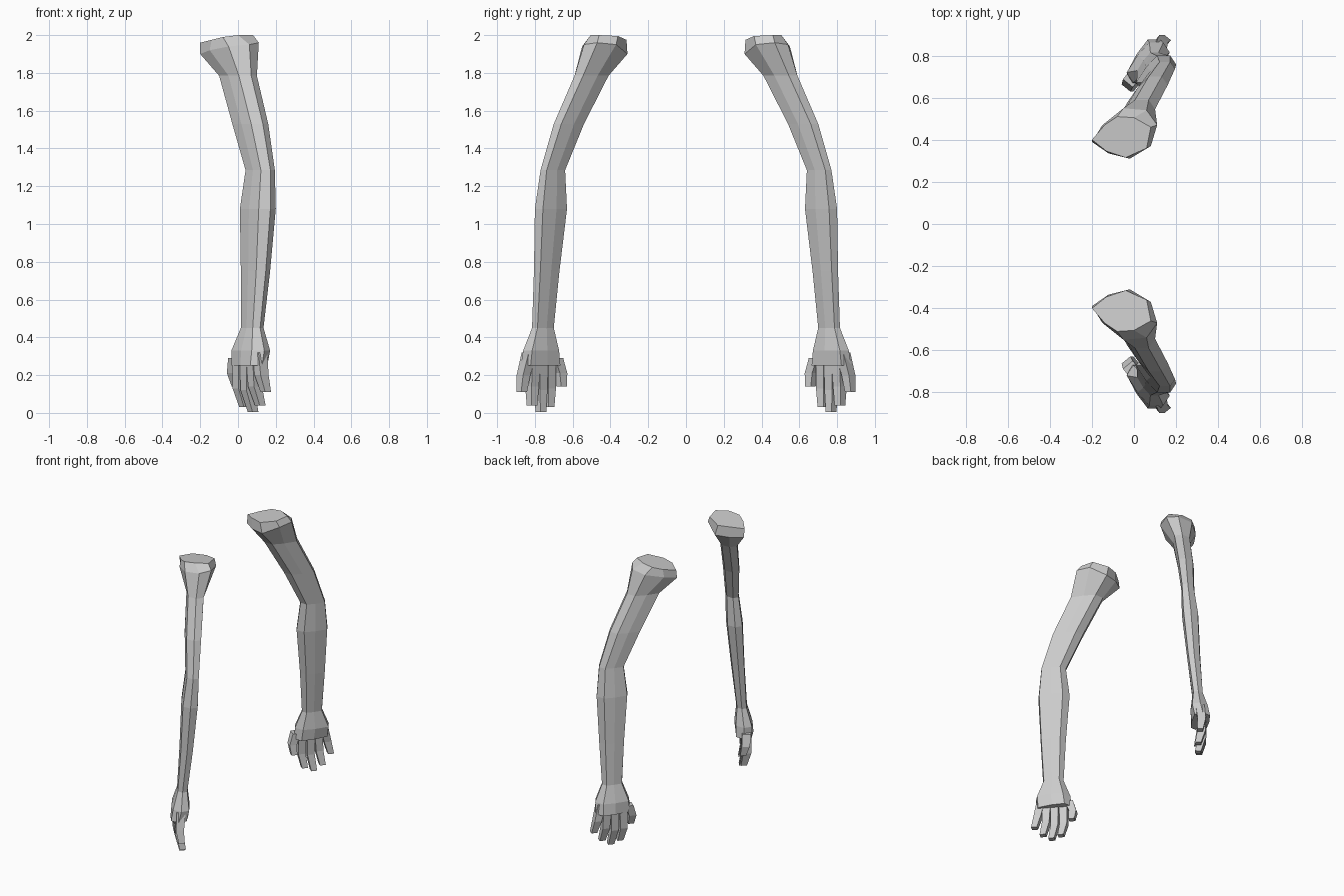
import bpy, bmesh
from mathutils import Vector

cube = bpy.data.objects.get("Cube")
if cube:
    bpy.data.objects.remove(cube, do_unlink=True)

grey = bpy.data.materials.new("plain_grey")
grey.use_nodes = True
grey.diffuse_color = (0.6, 0.6, 0.6, 1)
grey.node_tree.nodes["Principled BSDF"].inputs["Base Color"].default_value = (0.6, 0.6, 0.6, 1)


def loft(name, rings, side):
    """Skin a closed low-poly tube over rings, mirrored across y by side."""
    bm = bmesh.new()
    loops = [[bm.verts.new((x, y * side, z)) for x, y, z in ring] for ring in rings]
    n = len(loops[0])
    for a, b in zip(loops, loops[1:]):
        for i in range(n):
            j = (i + 1) % n
            bm.faces.new((a[i], a[j], b[j], b[i]))
    bm.faces.new(loops[0])
    bm.faces.new(loops[-1])
    bmesh.ops.recalc_face_normals(bm, faces=bm.faces)
    mesh = bpy.data.meshes.new(name)
    bm.to_mesh(mesh)
    bm.free()
    mesh.materials.append(grey)
    obj = bpy.data.objects.new(name, mesh)
    bpy.context.collection.objects.link(obj)
    return obj


# Flattened, slanted eight-sided limb section
half = [(1, 0.5), (0.7, 1), (0.05, 1), (-0.5, 0.35)]
section = half + [(-x, -y) for x, y in half]


def limb_ring(x0, x1, y0, y1, z):
    cx, cy, hx, hy = (x0 + x1) / 2, (y0 + y1) / 2, (x1 - x0) / 2, (y1 - y0) / 2
    return [(cx + u * hx, cy + v * hy, z) for u, v in section]


# Shoulder end: flat cap and rim
cap = [(0.08, 0.46, 2), (0, 0.505, 2), (-0.08, 0.51, 1.99), (-0.14, 0.47, 1.975),
       (-0.2, 0.4, 1.96), (-0.13, 0.345, 1.975), (-0.04, 0.315, 1.975), (0.06, 0.36, 1.995)]
rim = [(0.11, 0.47, 1.96), (0.06, 0.54, 1.95), (-0.05, 0.55, 1.94), (-0.15, 0.47, 1.92),
       (-0.2, 0.39, 1.9), (-0.12, 0.335, 1.9), (-0.02, 0.31, 1.9), (0.08, 0.37, 1.95)]

# Limb stations from shoulder to knuckles: x0, x1, y0, y1, z
stations = [
    (-0.1, 0.1, 0.41, 0.59, 1.785),
    (-0.03, 0.16, 0.54, 0.7, 1.53),
    (0.04, 0.195, 0.64, 0.77, 1.285),
    (0.01, 0.2, 0.63, 0.8, 1.08),
    (0.015, 0.17, 0.67, 0.805, 0.75),
    (0.015, 0.135, 0.7, 0.815, 0.45),
    (-0.035, 0.17, 0.672, 0.862, 0.33),
    (-0.035, 0.155, 0.665, 0.875, 0.25),
]

# Digits: knuckle, middle joint, tip
digits = {
    "thumb": [(0.115, 0.83, 0.32), (0.125, 0.86, 0.2), (0.147, 0.87, 0.11)],
    "index_finger": [(0.085, 0.81, 0.27), (0.09, 0.815, 0.14), (0.118, 0.815, 0.04)],
    "middle_finger": [(0.05, 0.77, 0.27), (0.05, 0.77, 0.12), (0.08, 0.768, 0.005)],
    "ring_finger": [(0.01, 0.727, 0.27), (0.008, 0.725, 0.13), (0.035, 0.725, 0.03)],
    "little_finger": [(-0.012, 0.69, 0.29), (-0.022, 0.665, 0.21), (-0.005, 0.658, 0.14)],
}
across = Vector((0.63, 0.78, 0))
through = Vector((0.78, -0.63, 0))


def digit_ring(centre, wide, thick):
    c = Vector(centre)
    return [c + across * wide * a + through * thick * b
            for a, b in ((1, 1), (-1, 1), (-1, -1), (1, -1))]


# Two arms facing each other across the y axis
for label, side in (("front", -1), ("back", 1)):
    arm = loft(label + "_arm", [cap, rim] + [limb_ring(*s) for s in stations], side)
    for name, joints in digits.items():
        rings = [digit_ring(c, w, t) for c, w, t in
                 zip(joints, (0.027, 0.025, 0.02), (0.03, 0.027, 0.02))]
        digit = loft(label + "_" + name, rings, side)
        digit.parent = arm
